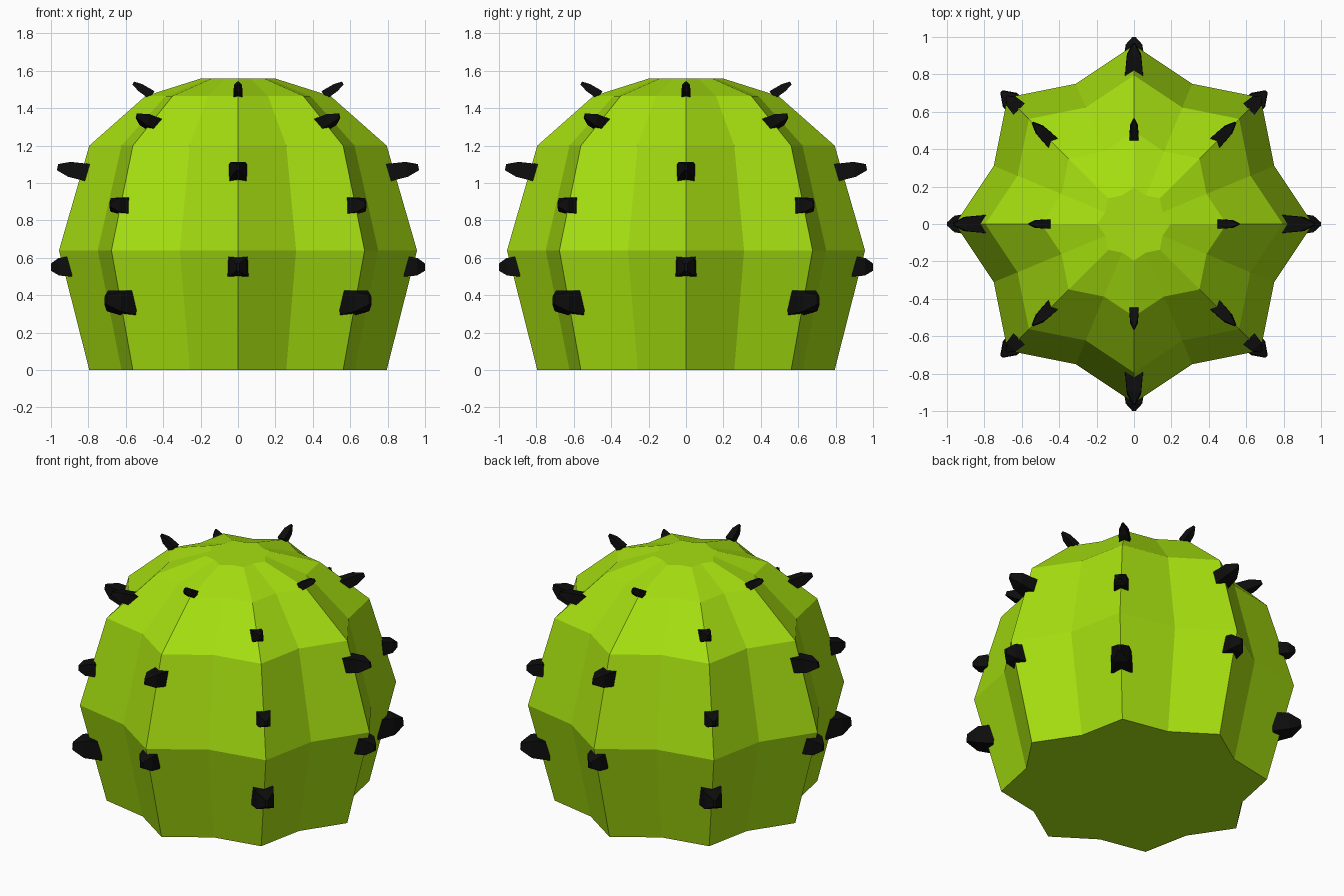
import bpy, bmesh
from math import pi, sin, cos
from mathutils import Vector, Matrix

if "Cube" in bpy.data.objects:
    bpy.data.objects.remove(bpy.data.objects["Cube"])


def material(name, color):
    m = bpy.data.materials.new(name)
    m.diffuse_color = color
    m.use_nodes = True
    m.node_tree.nodes["Principled BSDF"].inputs["Base Color"].default_value = m.diffuse_color
    return m


def loft(bm, rings):
    # skin a stack of equal-length point rings and cap both ends
    vr = [[bm.verts.new(p) for p in r] for r in rings]
    n = len(vr[0])
    for a, b in zip(vr, vr[1:]):
        for i in range(n):
            j = (i + 1) % n
            bm.faces.new((a[i], a[j], b[j], b[i]))
    bm.faces.new(vr[0][::-1])
    bm.faces.new(vr[-1])


def finish(bm, name, mat):
    bmesh.ops.recalc_face_normals(bm, faces=bm.faces)
    me = bpy.data.meshes.new(name)
    bm.to_mesh(me)
    bm.free()
    me.materials.append(mat)
    ob = bpy.data.objects.new(name, me)
    bpy.context.collection.objects.link(ob)
    return ob


green = material("cactus_green", (0.38, 0.74, 0.005, 1))
black = material("spine_black", (0.004, 0.004, 0.004, 1))

# Ribbed body: eight ridges, eight valleys
profile = [(0.795, 0), (0.957, 0.64), (0.795, 1.2), (0.495, 1.465), (0.195, 1.56)]
bm = bmesh.new()
loft(bm, [[(r * (1 if i % 2 == 0 else 0.848) * cos(i * pi / 8),
            r * (1 if i % 2 == 0 else 0.848) * sin(i * pi / 8), z)
           for i in range(16)] for r, z in profile])
finish(bm, "cactus_body", green)


def add_spine(bm, base, tip, width, angle):
    # tapered square thorn from base (r, z) to tip (r, z) on one ridge
    b, t = Vector((base[0], 0, base[1])), Vector((tip[0], 0, tip[1]))
    side = Vector((0, 1, 0))
    up = (t - b).normalized().cross(side)
    rot = Matrix.Rotation(angle, 3, 'Z')
    rings = []
    for f, sw, su in ((0, 1, 1), (0.62, 0.8, 0.85), (1, 0.14, 0.35)):
        c = b.lerp(t, f)
        h = width / 2
        rings.append([rot @ (c + side * x * h * sw + up * y * h * su)
                      for x, y in ((-1, -1), (1, -1), (1, 1), (-1, 1))])
    loft(bm, rings)


# Spines: (base, tip, width) on the axis ridges and on the diagonal ridges
axis_spines = [((0.89, 0.555), (1.0, 0.55), 0.11),
               ((0.80, 1.055), (0.965, 1.085), 0.095),
               ((0.46, 1.47), (0.56, 1.535), 0.05)]
diagonal_spines = [((0.83, 0.36), (1.0, 0.375), 0.13),
                   ((0.87, 0.88), (0.965, 0.885), 0.085),
                   ((0.61, 1.305), (0.765, 1.36), 0.072)]
for name, rows, offset in (("axis_spines", axis_spines, 0),
                           ("diagonal_spines", diagonal_spines, pi / 4)):
    bm = bmesh.new()
    for k in range(4):
        for base, tip, width in rows:
            add_spine(bm, base, tip, width, offset + k * pi / 2)
    finish(bm, name, black)
